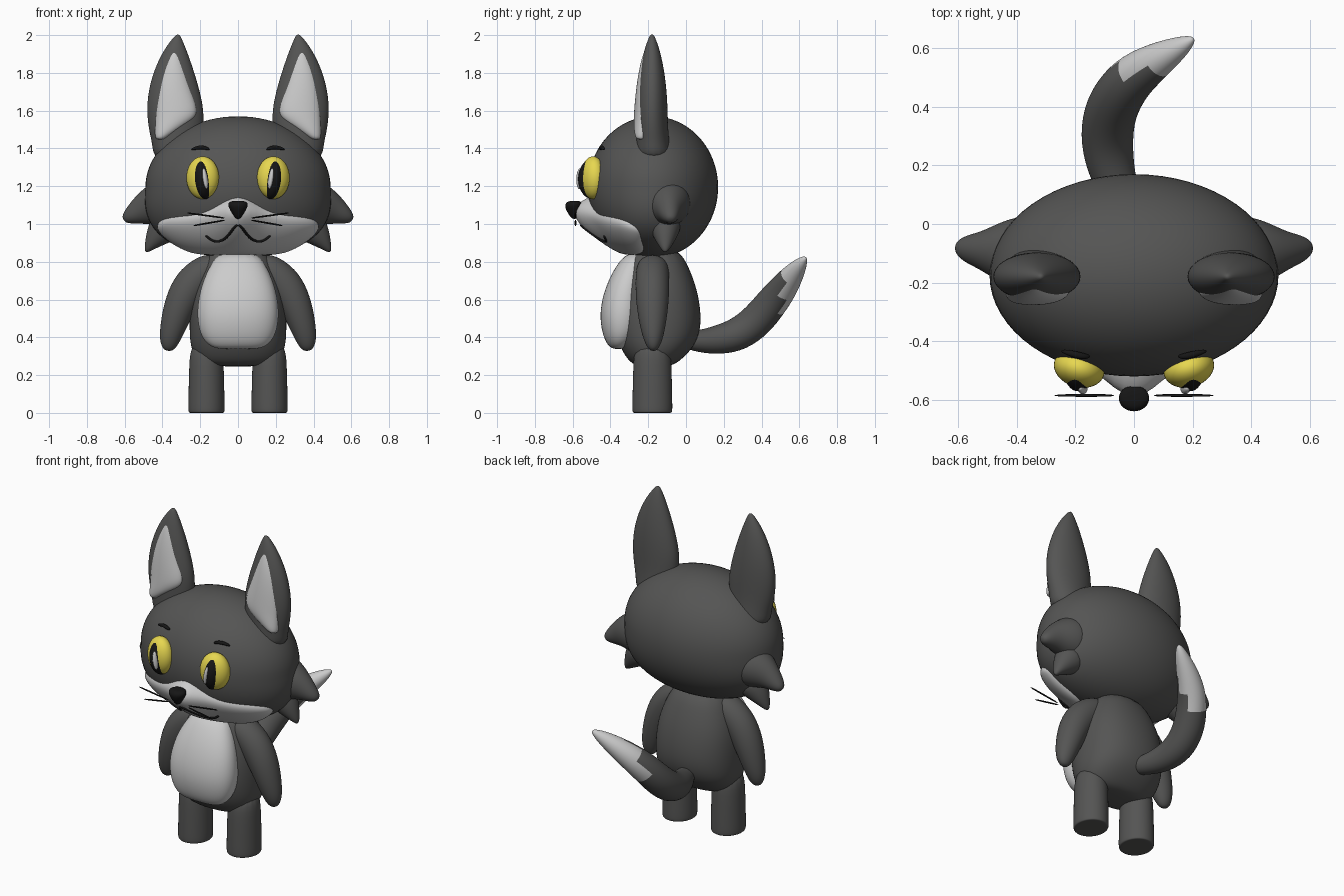
import bpy, bmesh, math
from mathutils import Vector, Matrix, Euler
from mathutils.bvhtree import BVHTree

if "Cube" in bpy.data.objects:
    bpy.data.objects.remove(bpy.data.objects["Cube"])


def material(name, r, g, b):
    m = bpy.data.materials.new(name)
    m.diffuse_color = (r, g, b, 1)
    m.use_nodes = True
    m.node_tree.nodes["Principled BSDF"].inputs["Base Color"].default_value = m.diffuse_color
    return m


DARK = material("dark_fur", .09, .09, .088)
LIGHT = material("light_fur", .6, .6, .6)
YELLOW = material("yellow", .8, .68, .08)
BLACK = material("black", .008, .008, .008)


def finish(name, bm, mat, mirror=False, subsurf=0):
    bmesh.ops.recalc_face_normals(bm, faces=bm.faces)
    me = bpy.data.meshes.new(name)
    for f in bm.faces:
        f.smooth = True
    bm.to_mesh(me)
    bm.free()
    me.materials.append(mat)
    ob = bpy.data.objects.new(name, me)
    bpy.context.collection.objects.link(ob)
    if mirror:
        m = ob.modifiers.new("mirror", "MIRROR")
        m.use_mirror_merge = False
    if subsurf:
        s = ob.modifiers.new("smooth", "SUBSURF")
        s.levels = s.render_levels = subsurf
    return ob


def loft(name, rings, mat, ref=None, mirror=False, power=2.0, sides=16, subsurf=2):
    """Rings are (x, y, z, ra, rb): level rings, or square to the path if ref is given."""
    bm = bmesh.new()
    pts = [Vector(r[:3]) for r in rings]
    loops = []
    for i, (p, r) in enumerate(zip(pts, rings)):
        u, v = Vector((1, 0, 0)), Vector((0, 1, 0))
        if ref:
            t = (pts[min(i + 1, len(pts) - 1)] - pts[max(i - 1, 0)]).normalized()
            u = t.cross(Vector(ref)).normalized()
            v = t.cross(u)
        loop = []
        for k in range(sides):
            c, s = math.cos(math.tau * k / sides), math.sin(math.tau * k / sides)
            c = math.copysign(abs(c) ** (2 / power), c)
            s = math.copysign(abs(s) ** (2 / power), s)
            loop.append(bm.verts.new(p + u * c * r[3] + v * s * r[4]))
        loops.append(loop)
    for a, b in zip(loops, loops[1:]):
        for k in range(sides):
            j = (k + 1) % sides
            bm.faces.new((a[k], a[j], b[j], b[k]))
    bm.faces.new(loops[0])
    bm.faces.new(loops[-1])
    return finish(name, bm, mat, mirror, subsurf)


def tube(name, pts, r, mat, ref=(0, 1, 0), mirror=True):
    return loft(name, [(*p, r, r) for p in pts], mat, ref, mirror, sides=8, subsurf=1)


def ellipsoid(name, loc, size, rot, mat):
    bm = bmesh.new()
    bmesh.ops.create_uvsphere(bm, u_segments=32, v_segments=20, radius=1)
    m = Matrix.Translation(loc) @ Euler([math.radians(a) for a in rot]).to_matrix().to_4x4()
    bm.transform(m @ Matrix.Diagonal((*size, 1)))
    return finish(name, bm, mat, True)


def head_point(n, k=1.0):
    """Unit direction to the head surface, wider at the cheeks."""
    w = .49 * (1 + .25 * max(0, -n[2]) ** 1.4)
    return Vector((n[0] * w * k, -.175 + n[1] * .345 * k, 1.195 + n[2] * .375 * k))


# Head
bm = bmesh.new()
bmesh.ops.create_uvsphere(bm, u_segments=64, v_segments=40, radius=1)
for v in bm.verts:
    v.co = head_point(v.co)
finish("head", bm, DARK)

# Light muzzle band wrapping the lower face, with a snout bump
NS, NT = 64, 28
bm = bmesh.new()
grid = []
for i in range(NS + 1):
    s = .998 * math.sin(math.pi / 2 * (2 * i / NS - 1))
    a = 78 * s
    up = -8 - 12 * (1 - math.exp(-(a / 16) ** 2)) - 6 * abs(s)
    low = -72
    half = (up - low) / 2 * (1 - s ** 6) ** .45
    row = []
    for j in range(NT + 1):
        t = math.sin(math.pi / 2 * (2 * j / NT - 1))
        e, ar = math.radians((up + low) / 2 + half * t), math.radians(a)
        fade = (1 - t ** 8) * (1 - s ** 10)
        n = (math.cos(e) * math.sin(ar), -math.cos(e) * math.cos(ar), math.sin(e))
        p = head_point(n, .97 + .08 * fade)
        p.y -= .078 * fade * math.exp(-(p.x / .105) ** 2 - ((p.z - 1.04) / .14) ** 2)
        row.append(bm.verts.new(p))
    grid.append(row)
for i in range(NS):
    for j in range(NT):
        bm.faces.new((grid[i][j], grid[i + 1][j], grid[i + 1][j + 1], grid[i][j + 1]))
bm.normal_update()
face_tree = BVHTree.FromBMesh(bm)
finish("muzzle", bm, LIGHT)

# Mouth line laid on the muzzle
mouth = []
for x, z in [(0, .995), (.02, .985), (.045, .945), (.08, .91), (.12, .905), (.15, .92), (.172, .94)]:
    hit = face_tree.ray_cast(Vector((x, -2, z)), Vector((0, 1, 0)))[0]
    mouth.append((x, (hit.y if hit else -.5) - .002, z))
tube("mouth", mouth, .008, BLACK)

# Nose and whiskers
loft("nose", [(0, -.59, 1.025, .012, .012), (0, -.593, 1.055, .03, .033),
              (0, -.597, 1.095, .056, .048), (0, -.592, 1.115, .052, .042),
              (0, -.59, 1.123, .03, .025)], BLACK)
tube("upper_whisker", [(.06, -.585, 1.03), (.17, -.585, 1.045), (.28, -.585, 1.06)], .005, BLACK)
tube("lower_whisker", [(.06, -.585, 1.022), (.15, -.585, 1.006), (.245, -.585, .99)], .005, BLACK)

# Eyes and brows
ellipsoid("eye", (.187, -.492, 1.245), (.088, .065, .113), (0, 0, 16), YELLOW)
ellipsoid("pupil", (.181, -.492, 1.24), (.055, .08, .109), (0, 5, 12), BLACK)
ellipsoid("eye_glint", (.174, -.563, 1.24), (.013, .018, .055), (0, 9, 12), LIGHT)
loft("brow", [(.15, -.452, 1.393, .006, .006), (.175, -.452, 1.405, .011, .013),
              (.21, -.443, 1.407, .012, .013), (.25, -.432, 1.393, .006, .006)],
     BLACK, (0, 1, 0), True, sides=8)

# Ears with light inner pads
loft("ear", [(.32, -.17, 1.33, .13, .1), (.325, -.175, 1.42, .13, .09),
             (.328, -.178, 1.5, .148, .085), (.332, -.18, 1.6, .155, .085),
             (.338, -.18, 1.7, .14, .08), (.34, -.18, 1.8, .112, .068),
             (.335, -.18, 1.9, .072, .048), (.325, -.18, 1.97, .033, .025),
             (.318, -.18, 2.005, .008, .008)], DARK, mirror=True)
loft("inner_ear", [(.41, -.235, 1.447, .02, .02), (.405, -.235, 1.46, .035, .035),
                   (.37, -.232, 1.505, .07, .045), (.33, -.23, 1.56, .108, .048),
                   (.325, -.228, 1.61, .112, .047), (.336, -.222, 1.7, .093, .045),
                   (.34, -.213, 1.8, .07, .04), (.337, -.204, 1.89, .037, .028),
                   (.335, -.2, 1.935, .012, .012)], LIGHT, mirror=True)

# Cheek tufts
loft("upper_cheek_tuft", [(.34, -.1, 1.12, .15, .14), (.44, -.095, 1.1, .12, .115),
                          (.51, -.09, 1.075, .082, .07), (.565, -.085, 1.045, .05, .05),
                          (.597, -.08, 1.028, .028, .03), (.606, -.08, 1.022, .01, .01)],
     DARK, (0, 1, 0), True)
loft("lower_cheek_tuft", [(.35, -.11, 1.02, .11, .1), (.42, -.11, .95, .075, .07),
                          (.46, -.11, .895, .038, .04), (.48, -.11, .865, .018, .02),
                          (.486, -.11, .852, .006, .006)], DARK, (0, 1, 0), True)

# Torso with light belly
loft("torso", [(0, -.17, .245, .15, .08), (0, -.17, .265, .215, .13), (0, -.155, .34, .255, .195),
               (0, -.15, .42, .262, .228), (0, -.15, .52, .262, .236), (0, -.15, .65, .25, .215),
               (0, -.155, .77, .205, .175), (0, -.16, .88, .14, .12)], DARK, power=2.3)
loft("belly", [(0, -.36, .338, .1, .02), (0, -.355, .35, .15, .055), (0, -.34, .4, .2, .1),
               (0, -.335, .5, .223, .125), (0, -.33, .6, .215, .118), (0, -.31, .7, .19, .105),
               (0, -.28, .79, .145, .085), (0, -.25, .85, .1, .06)], LIGHT, power=2.3)

# Arms
loft("arm", [(.1, -.175, .8, .06, .075), (.17, -.177, .755, .09, .09), (.25, -.178, .68, .1, .092),
             (.305, -.178, .58, .088, .088), (.34, -.176, .47, .073, .072),
             (.362, -.174, .39, .057, .052), (.368, -.173, .345, .038, .032),
             (.37, -.173, .328, .015, .012)], DARK, (0, 1, 0), True)

# Legs with flat soles
loft("leg", [(.167, -.178, z, rx, rx + .01) for z, rx in
             [(0, .08), (0, .095), (.012, .099), (.1, .097), (.25, .094), (.38, .085)]],
     DARK, mirror=True)

# Tail with light tip
tail = [(-.01, -.02, .39, .045), (-.035, .07, .378, .06), (-.075, .17, .385, .08),
        (-.095, .28, .413, .092), (-.085, .38, .49, .093), (-.045, .455, .585, .088),
        (.005, .51, .655, .08), (.08, .56, .725, .063), (.15, .6, .78, .041),
        (.188, .623, .81, .022), (.203, .633, .822, .007)]
rings = [(x, y, z, r, r) for x, y, z, r in tail]
ob = loft("tail", rings, DARK, (1, 0, 0))
ob.data.materials.append(LIGHT)
for f in ob.data.polygons:
    if f.center.y > .52:
        f.material_index = 1
